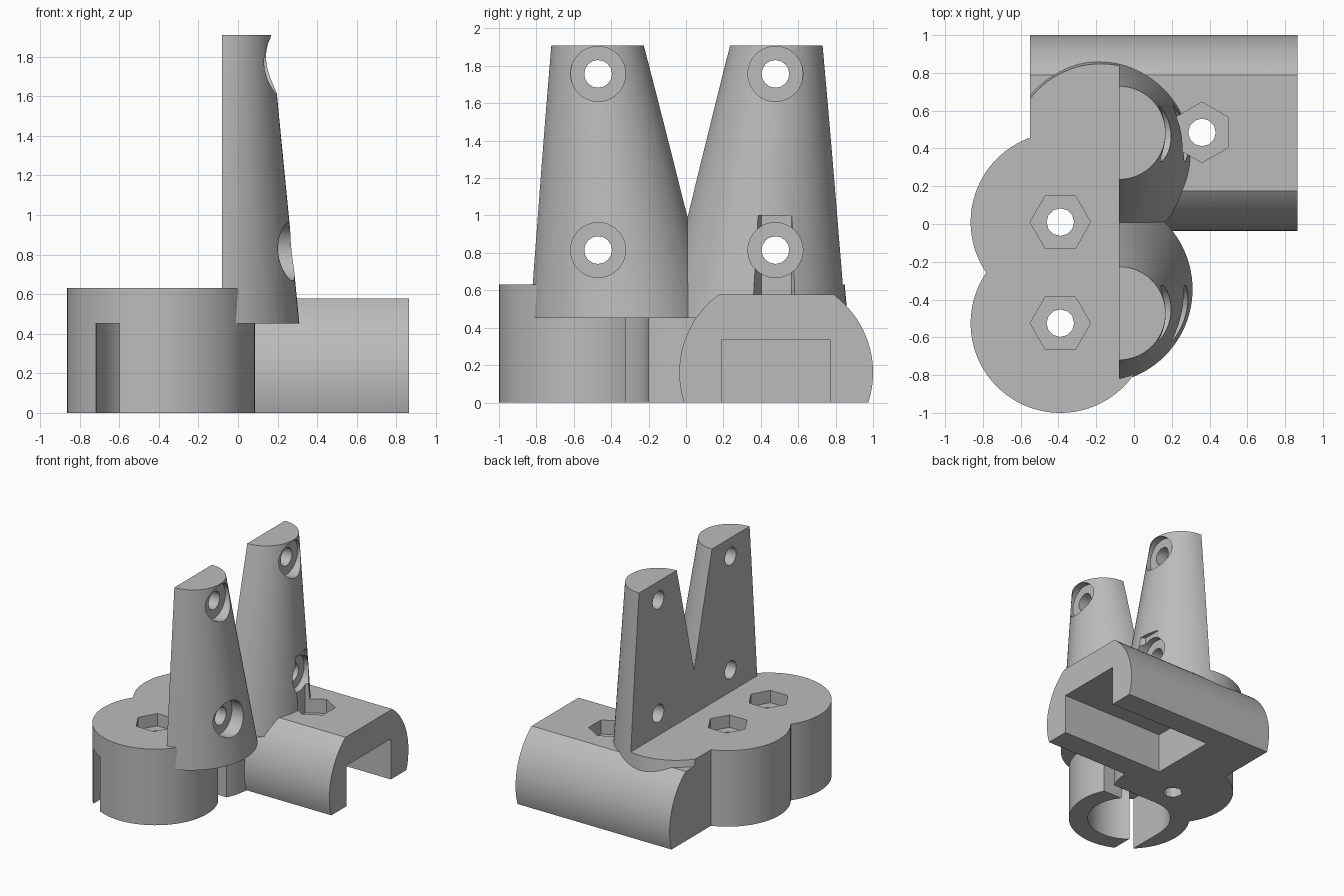
import bpy, bmesh, math
from mathutils import Vector, Matrix

if "Cube" in bpy.data.objects:
    bpy.data.objects.remove(bpy.data.objects["Cube"], do_unlink=True)

grey = bpy.data.materials.new("light grey plastic")
grey.use_nodes = True
colour = (0.5, 0.5, 0.5, 1)
grey.diffuse_color = colour
grey.node_tree.nodes["Principled BSDF"].inputs["Base Color"].default_value = colour


def loft(name, low, high):
    """Closed solid between two matching rings of points."""
    bm = bmesh.new()
    a = [bm.verts.new(p) for p in low]
    b = [bm.verts.new(p) for p in high]
    n = len(a)
    bm.faces.new(a[::-1])
    bm.faces.new(b)
    for i in range(n):
        j = (i + 1) % n
        bm.faces.new((a[i], a[j], b[j], b[i]))
    bmesh.ops.recalc_face_normals(bm, faces=bm.faces)
    mesh = bpy.data.meshes.new(name)
    bm.to_mesh(mesh)
    bm.free()
    mesh.materials.append(grey)
    obj = bpy.data.objects.new(name, mesh)
    bpy.context.collection.objects.link(obj)
    return obj


def ring(x, y, z, r, n, turn=0):
    return [Vector((x + r * math.cos(math.tau * i / n + turn),
                    y + r * math.sin(math.tau * i / n + turn), z)) for i in range(n)]


def post(name, x, y, z0, z1, r, n=96, turn=0):
    return loft(name, ring(x, y, z0, r, n, turn), ring(x, y, z1, r, n, turn))


def rod_x(name, x0, x1, y, z, r, n):
    """Cylinder lying along x."""
    lay = Matrix(((0, 0, 1), (1, 0, 0), (0, 1, 0)))
    return loft(name, [lay @ p for p in ring(y, z, x0, r, n)],
                [lay @ p for p in ring(y, z, x1, r, n)])


def box(name, x0, x1, y0, y1, z0, z1):
    corners = ((x0, y0), (x1, y0), (x1, y1), (x0, y1))
    return loft(name, [(x, y, z0) for x, y in corners], [(x, y, z1) for x, y in corners])


def combine(target, tool, operation):
    mod = target.modifiers.new(operation.lower(), "BOOLEAN")
    mod.operation, mod.object, mod.solver = operation, tool, "EXACT"
    bpy.context.view_layer.objects.active = target
    bpy.ops.object.modifier_apply(modifier=mod.name)
    bpy.data.objects.remove(tool, do_unlink=True)


def cut(target, tool):
    combine(target, tool, "DIFFERENCE")


# Two round bosses side by side
BOSS_X, FRONT_Y, REAR_Y, TOP = -0.39, -0.525, 0.01, 0.632
body = post("mount_body", BOSS_X, FRONT_Y, 0, TOP, 0.475)
combine(body, post("rear_boss", BOSS_X, REAR_Y, 0, TOP, 0.475), "UNION")

# Rail clamp: a round bar with flat top and bottom
rail = rod_x("rail_clamp", -0.55, 0.865, 0.482, 0.16, 0.518, 96)
cut(rail, box("floor_cut", -1, 1, -1, 2, -1, 0))
cut(rail, box("roof_cut", -1, 1, -1, 2, 0.577, 2))
combine(body, rail, "UNION")

# Pair of leaning tapered uprights, sliced flat on one side
for side in (-1, 1):
    upright = loft("upright", ring(-0.19, 0.01 + side * 0.355, 0.452, 0.5, 96),
                   ring(-0.08, 0.005 + side * 0.478, 1.91, 0.247, 96))
    cut(upright, box("flat_cut", -2, -0.08, -2, 2, TOP, 3))
    cut(upright, box("end_cut", -2, -0.55, -2, 2, 0, 3))
    combine(body, upright, "UNION")

# Channel under the rail clamp
cut(body, box("channel", -0.1, 1, 0.19, 0.77, -0.2, 0.336))

# Socket in the front boss with two tangential slots
cut(body, post("socket", BOSS_X, FRONT_Y, -0.2, 0.452, 0.325))
cut(body, box("front_slot", -0.72, -0.6, -1.2, FRONT_Y, -0.2, 0.452))
cut(body, box("side_slot", BOSS_X, 0.2, -0.32, -0.2, -0.2, 0.452))

# Vertical bolt holes with hexagonal nut recesses
for x, y, floor, top, turn in ((BOSS_X, FRONT_Y, 0.53, 0.9, 0),
                               (BOSS_X, REAR_Y, 0.53, 0.9, 0),
                               (0.36, 0.485, 0.46, 1.0, math.pi / 6)):
    cut(body, post("nut_recess", x, y, floor, top, 0.16, 6, turn))
    cut(body, post("bolt_hole", x, y, -0.2, floor + 0.02, 0.073, 12))

# Horizontal bolt holes with round counterbores
for y in (-0.47, 0.478):
    for z, seat in ((0.815, 0.17), (1.757, 0.11)):
        cut(body, rod_x("counterbore", seat, 1, y, z, 0.147, 48))
        cut(body, rod_x("cross_hole", -0.5, seat + 0.02, y, z, 0.074, 16))

# Smooth round walls, crisp edges
bpy.ops.object.select_all(action="DESELECT")
body.select_set(True)
bpy.context.view_layer.objects.active = body
bpy.ops.object.shade_smooth_by_angle(angle=math.radians(25))
